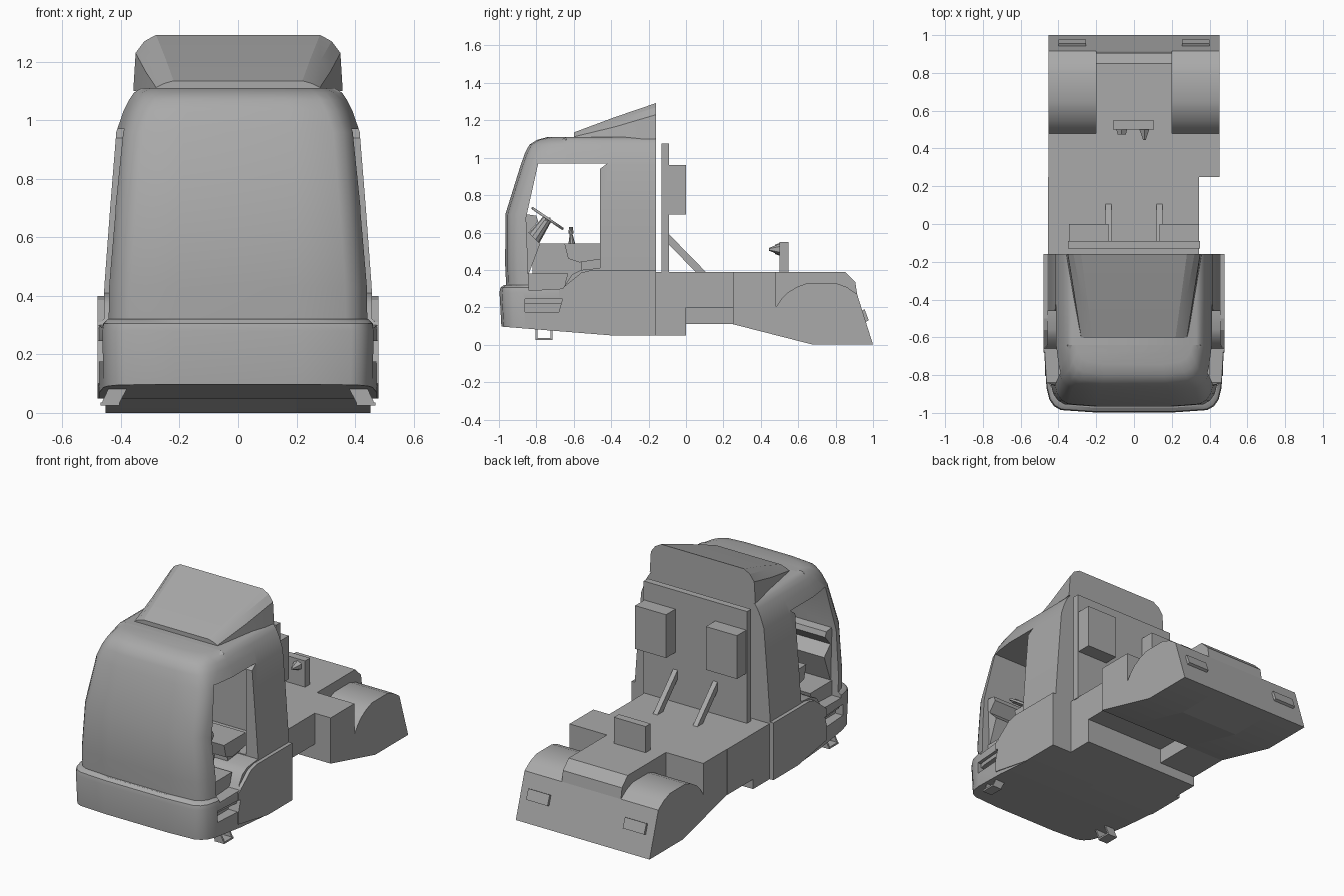
import bpy
import bmesh
from mathutils import Vector

cube = bpy.data.objects.get("Cube")
if cube:
    bpy.data.objects.remove(cube, do_unlink=True)

grey = bpy.data.materials.new("primer_grey")
grey.use_nodes = True
COLOUR = (0.4, 0.4, 0.4, 1)
grey.diffuse_color = COLOUR
grey.node_tree.nodes["Principled BSDF"].inputs["Base Color"].default_value = COLOUR


def make(name, verts, faces):
    """Closed mesh object with outward normals."""
    bm = bmesh.new()
    vs = [bm.verts.new(v) for v in verts]
    for f in faces:
        bm.faces.new([vs[i] for i in f])
    bmesh.ops.recalc_face_normals(bm, faces=bm.faces)
    mesh = bpy.data.meshes.new(name)
    bm.to_mesh(mesh)
    bm.free()
    mesh.materials.append(grey)
    obj = bpy.data.objects.new(name, mesh)
    bpy.context.collection.objects.link(obj)
    return obj


def prism(name, pts, a, b, axis="x"):
    """Extrude a 2D outline along x (outline in y, z) or y (outline in x, z)."""
    n = len(pts)
    place = (lambda p, d: (d, *p)) if axis == "x" else (lambda p, d: (p[0], d, p[1]))
    verts = [place(p, d) for d in (a, b) for p in pts]
    faces = [range(n), range(n, 2 * n)]
    faces += [(i, (i + 1) % n, n + (i + 1) % n, n + i) for i in range(n)]
    return make(name, verts, faces)


def box(name, x, y, z):
    return prism(name, [(y[0], z[0]), (y[1], z[0]), (y[1], z[1]), (y[0], z[1])], *x)


def loft(name, halves):
    """Skin half sections, mirrored over x, and cap the ends in strips."""
    rings = [h + [(-x, y, z) for x, y, z in reversed(h)] for h in halves]
    n, k = len(rings[0]), len(halves[0])
    faces = []
    for r in range(len(rings) - 1):
        for i in range(n):
            j = (i + 1) % n
            faces.append((r * n + i, r * n + j, r * n + n + j, r * n + n + i))
    for base in (0, (len(rings) - 1) * n):
        faces += [(base + i, base + i + 1, base + n - 2 - i, base + n - 1 - i)
                  for i in range(k - 1)]
    return make(name, [v for ring in rings for v in ring], faces)


def activate(obj):
    bpy.ops.object.select_all(action="DESELECT")
    obj.select_set(True)
    bpy.context.view_layer.objects.active = obj


def smooth(obj, angle=0.6):
    activate(obj)
    bpy.ops.object.shade_smooth_by_angle(angle=angle)


def cut(obj, cutter):
    mod = obj.modifiers.new("cut", "BOOLEAN")
    mod.operation, mod.solver, mod.object = "DIFFERENCE", "EXACT", cutter
    activate(obj)
    bpy.ops.object.modifier_apply(modifier=mod.name)


def plan(z, w, f, lift=False):
    """Half plan outline of the cab: width w, nose at y = f."""
    pts = [(w, -0.16), (w, -0.4), (w, -0.64), (w - 0.015, f + 0.13), (w - 0.03, f + 0.07),
           (w - 0.055, f + 0.035), (w - 0.09, f + 0.015), (w * 0.45, f + 0.003)]
    return [(x, y, z + (max(0, -0.4 - y) * 0.08 if lift else 0)) for x, y in pts]


# Cab shell and bumper
shell = loft("cab_shell", [plan(*r) for r in (
    (0.22, 0.46, -0.96), (0.43, 0.457, -0.97), (0.7, 0.437, -0.968), (0.96, 0.416, -0.887),
    (1.03, 0.392, -0.862), (1.07, 0.372, -0.84), (1.095, 0.355, -0.80), (1.11, 0.33, -0.745))])
bumper = loft("bumper", [plan(0.05, 0.475, -0.99, True), plan(0.28, 0.478, -1.0),
                         plan(0.305, 0.474, -0.995), plan(0.32, 0.46, -0.975)])
sill = prism("door_sill", [(-0.68, 0.1), (-0.68, 0.29), (-0.64, 0.32), (-0.56, 0.385), (-0.5, 0.4),
                           (-0.16, 0.4), (-0.16, 0.05), (-0.4, 0.05)], -0.48, 0.48)

# Openings: through windows, rear cabin space and lamp recesses
window = prism("window_cutter", [(-0.79, 0.97), (-0.42, 0.97), (-0.46, 0.94), (-0.46, 0.41),
                                 (-0.56, 0.4), (-0.61, 0.375), (-0.66, 0.3), (-0.84, 0.29),
                                 (-0.855, 0.68)], -0.7, 0.7)
cabin = box("cabin_cutter", (-0.375, 0.375), (-0.5, -0.2), (0.415, 0.935))
cut(shell, window)
cut(shell, cabin)
cut(bumper, window)
cut(sill, window)
cutters = [window, cabin]
for s in (-1, 1):
    lamp = prism("lamp_cutter", [(-0.86, 0.175), (-0.68, 0.175), (-0.66, 0.245), (-0.86, 0.245)],
                 s * 0.41, s * 0.6)
    cut(bumper, lamp)
    cut(sill, lamp)
    cutters.append(lamp)
for c in cutters:
    bpy.data.objects.remove(c, do_unlink=True)
smooth(shell)
smooth(bumper)

# Roof deflector
smooth(loft("roof_deflector", [[(x, y, z) for x, z in sec] for y, sec in (
    (-0.6, [(0.285, 1.1), (0.28, 1.112), (0.255, 1.125), (0.22, 1.135)]),
    (-0.38, [(0.322, 1.1), (0.315, 1.165), (0.28, 1.2), (0.25, 1.217)]),
    (-0.16, [(0.358, 1.1), (0.35, 1.23), (0.32, 1.27), (0.28, 1.292)]))]), 0.3)

# Dashboard, seats, tunnel and floor
prism("dashboard", [(-0.87, 0.28), (-0.84, 0.38), (-0.78, 0.54), (-0.84, 0.6), (-0.79, 0.66),
                    (-0.8, 0.69), (-0.87, 0.7)], -0.39, 0.39)
prism("cabin_floor", [(-0.86, 0.27), (-0.66, 0.27), (-0.63, 0.38), (-0.86, 0.38)], -0.4, 0.4)
box("engine_tunnel", (-0.1, 0.1), (-0.82, -0.44), (0.3, 0.54))
for s, side in ((-1, "right"), (1, "left")):
    prism(side + "_seat", [(-0.65, 0.54), (-0.44, 0.54), (-0.44, 0.46), (-0.57, 0.44),
                           (-0.63, 0.46)], s * 0.12, s * 0.36)
    box(side + "_seat_base", (s * 0.16, s * 0.32), (-0.56, -0.44), (0.36, 0.46))


def rod(name, a, b, r1, r2, sides=10):
    """Tapered rod from a to b."""
    a, b = Vector(a), Vector(b)
    d = b - a
    bpy.ops.mesh.primitive_cone_add(vertices=sides, radius1=r1, radius2=r2, depth=d.length,
                                    location=(a + b) / 2,
                                    rotation=d.to_track_quat("Z", "Y").to_euler())
    obj = bpy.context.object
    obj.name = name
    obj.data.materials.append(grey)
    return obj


# Steering wheel and gear lever
bpy.ops.mesh.primitive_torus_add(major_radius=0.095, minor_radius=0.008, major_segments=24,
                                 minor_segments=6, location=(0.2, -0.74, 0.675),
                                 rotation=(-0.6, 0, 0))
wheel = bpy.context.object
wheel.name = "steering_wheel"
wheel.data.materials.append(grey)
smooth(wheel, 1.2)
rod("steering_column", (0.2, -0.82, 0.56), (0.2, -0.74, 0.675), 0.04, 0.025)
spoke = box("steering_spoke", (0.11, 0.29), (-0.755, -0.725), (0.665, 0.68))
rod("gear_lever", (0.07, -0.61, 0.53), (0.07, -0.615, 0.6), 0.02, 0.006)
rod("gear_knob", (0.07, -0.615, 0.595), (0.07, -0.615, 0.63), 0.014, 0.01)

# Chassis deck with stepped underside
prism("chassis_deck", [(-0.16, 0.39), (0.85, 0.39), (0.905, 0.335), (0.915, 0.27), (1, 0),
                       (0.68, 0), (0.25, 0.11), (0.25, 0.2), (0, 0.2), (0, 0.05),
                       (-0.16, 0.05)], -0.2, 0.2)
prism("left_tank", [(-0.16, 0.39), (0.25, 0.39), (0.25, 0.2), (0, 0.2), (0, 0.05),
                    (-0.16, 0.05)], 0.2, 0.345)
prism("right_tank", [(-0.16, 0.39), (0.25, 0.39), (0.25, 0.11), (0, 0.11), (0, 0.05),
                     (-0.16, 0.05)], -0.455, -0.2)

for s, side in ((-1, "right"), (1, "left")):
    # Rear fender with a rounded top behind the step
    smooth(prism(side + "_fender", [
        (0.25, 0.11), (0.25, 0.39), (0.48, 0.39), (0.48, 0.2), (0.51, 0.245), (0.545, 0.28),
        (0.595, 0.31), (0.65, 0.33), (0.8, 0.33), (0.86, 0.308), (0.915, 0.27), (1, 0),
        (0.68, 0)], s * 0.2, s * 0.453))
    # Tail lamp on the sloping rear
    prism(side + "_tail_lamp", [(0.935, 0.18), (0.955, 0.19), (0.977, 0.13), (0.955, 0.12)],
          s * 0.255, s * 0.4)
    # Equipment box and brace behind the cab
    box(side + "_rear_box", (s * 0.135, s * 0.345), (-0.1, 0.0), (0.695, 0.96))
    prism(side + "_brace", [(-0.1, 0.6), (-0.1, 0.545), (0.055, 0.385), (0.11, 0.385)],
          s * 0.12, s * 0.15)
    # Hanging step bracket
    for end, y in (("front", -0.805), ("back", -0.725)):
        prism(f"{side}_step_{end}_leg", [(s * 0.365, 0.11), (s * 0.43, 0.11), (s * 0.47, 0.025),
                                         (s * 0.41, 0.025)], y, y + 0.01, "y")
    box(side + "_step_tread", (s * 0.405, s * 0.47), (-0.805, -0.715), (0.025, 0.036))

# Back panel and coupling stand
box("back_panel", (-0.35, 0.35), (-0.13, -0.09), (0.385, 1.075))
box("coupling_stand", (-0.11, 0.105), (0.5, 0.548), (0.385, 0.55))
rod("air_coupling", (0.055, 0.505, 0.51), (0.055, 0.445, 0.51), 0.032, 0.008, 6)
rod("power_socket", (-0.065, 0.505, 0.51), (-0.065, 0.475, 0.51), 0.035, 0.025, 6)
